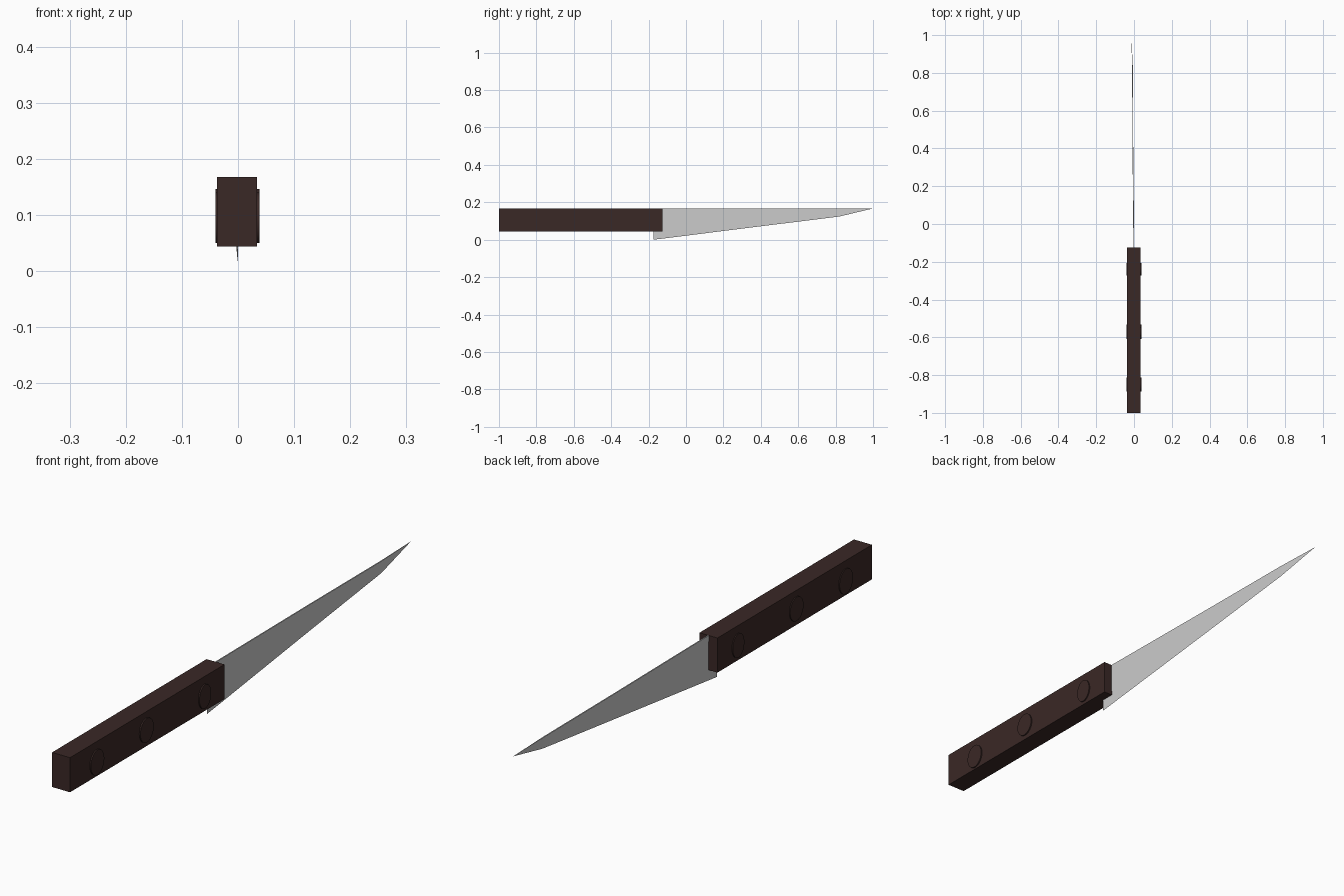
import bpy, bmesh, math
from mathutils import Matrix

if "Cube" in bpy.data.objects:
    bpy.data.objects.remove(bpy.data.objects["Cube"])

wood = bpy.data.materials.new("dark_wood")
wood.diffuse_color = (0.042, 0.021, 0.019, 1)
wood.use_nodes = True
wood.node_tree.nodes["Principled BSDF"].inputs["Base Color"].default_value = wood.diffuse_color


def make_object(name, bm, mat=None):
    bmesh.ops.recalc_face_normals(bm, faces=bm.faces)
    mesh = bpy.data.meshes.new(name)
    bm.to_mesh(mesh)
    bm.free()
    obj = bpy.data.objects.new(name, mesh)
    bpy.context.collection.objects.link(obj)
    if mat:
        mesh.materials.append(mat)
    return obj


def box(name, x0, x1, y0, y1, z0, z1, mat):
    bm = bmesh.new()
    place = Matrix.Translation(((x0 + x1) / 2, (y0 + y1) / 2, (z0 + z1) / 2))
    bmesh.ops.create_cube(bm, size=1, matrix=place @ Matrix.Diagonal((x1 - x0, y1 - y0, z1 - z0, 1)))
    return make_object(name, bm, mat)


# Handle: two wooden scales meeting on the blade plane
SEAM = -0.002
box("handle_scale_left", -0.037, SEAM, -1.0, -0.125, 0.044, 0.168, wood)
box("handle_scale_right", SEAM, 0.034, -1.0, -0.125, 0.044, 0.168, wood)

# Rivets: slightly oval pins passing through both scales
for i, (y, z, ry, rz) in enumerate([(-0.85, 0.095, 0.038, 0.045),
                                    (-0.57, 0.103, 0.038, 0.043),
                                    (-0.24, 0.098, 0.033, 0.043)]):
    bm = bmesh.new()
    m = (Matrix.Translation((-0.001, y, z)) @ Matrix.Diagonal((1, ry, rz, 1))
         @ Matrix.Rotation(math.pi / 2, 4, 'Y'))
    bmesh.ops.create_cone(bm, cap_ends=True, segments=24, radius1=1, radius2=1, depth=0.079, matrix=m)
    rivet = make_object(f"rivet_{i + 1}", bm, wood)
    for p in rivet.data.polygons:
        p.use_smooth = len(p.vertices) == 4

# Blade: wedge sections (y, spine x, spine z, edge z) lofted to the tip
sections = [(-0.175, -0.001, 0.167, 0.0),
            (-0.125, -0.001, 0.168, 0.006),
            (0.41, -0.006, 0.167, 0.073),
            (0.82, -0.008, 0.166, 0.124)]
bm = bmesh.new()
rings = []
for y, x, top, edge in sections:
    rings.append([bm.verts.new(c) for c in
                  ((x - 0.002, y, top), (x + 0.002, y, top), (x * 0.7, y, edge))])
for a, b in zip(rings, rings[1:]):
    for k in range(3):
        n = (k + 1) % 3
        bm.faces.new((a[k], a[n], b[n], b[k]))
tip = bm.verts.new((-0.014, 1.0, 0.167))
for k in range(3):
    bm.faces.new((rings[-1][k], rings[-1][(k + 1) % 3], tip))
bm.faces.new(rings[0])
make_object("blade", bm)
